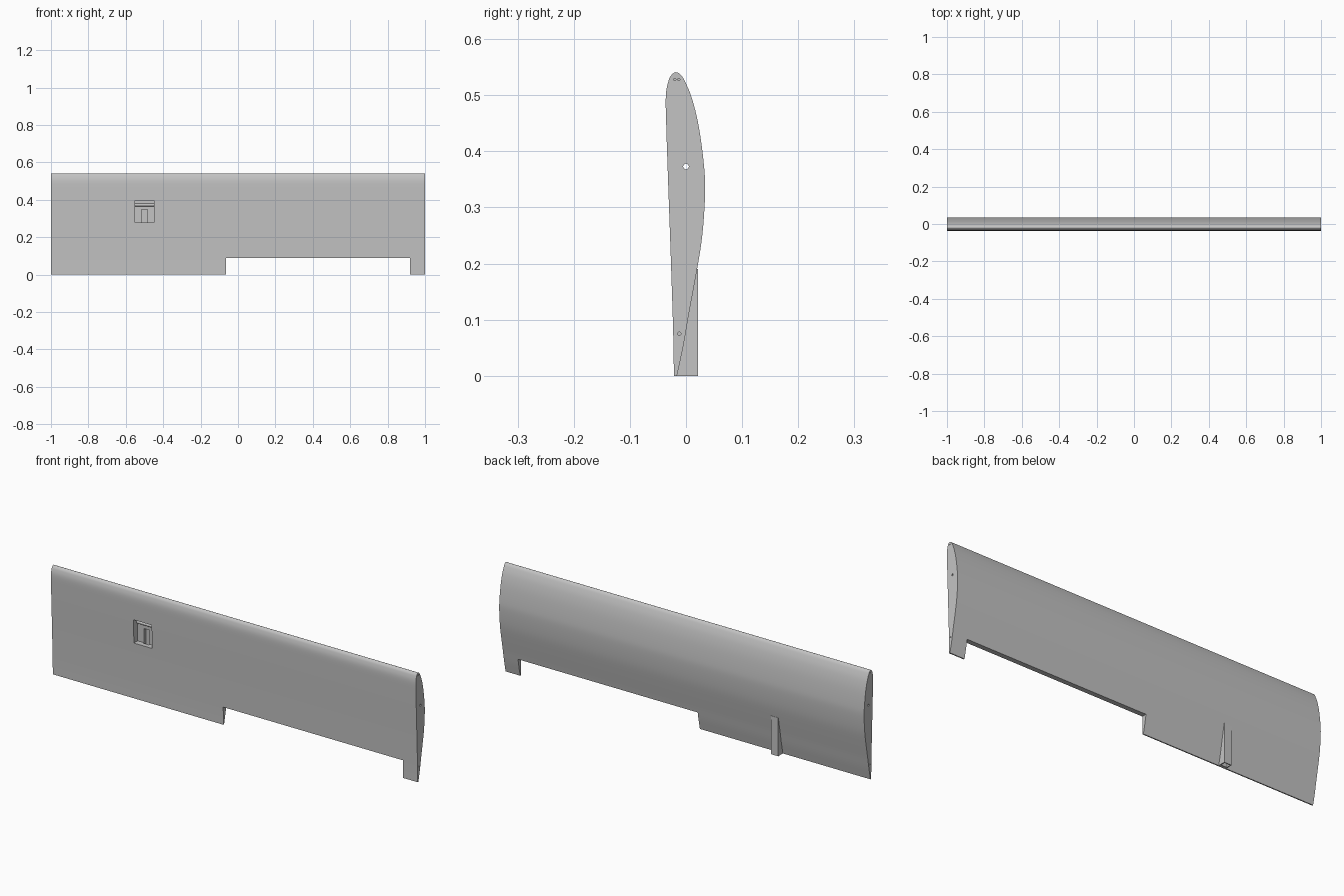
import bpy, bmesh, math
from mathutils import Matrix, Vector

cube = bpy.data.objects.get("Cube")
if cube:
    bpy.data.objects.remove(cube, do_unlink=True)

grey = bpy.data.materials.new("light grey")
grey.use_nodes = True
grey.diffuse_color = (0.55, 0.55, 0.55, 1)
grey.node_tree.nodes["Principled BSDF"].inputs["Base Color"].default_value = (0.55, 0.55, 0.55, 1)


def make(name, bm):
    bmesh.ops.recalc_face_normals(bm, faces=bm.faces)
    mesh = bpy.data.meshes.new(name)
    bm.to_mesh(mesh)
    bm.free()
    mesh.materials.append(grey)
    obj = bpy.data.objects.new(name, mesh)
    bpy.context.collection.objects.link(obj)
    return obj


def extrude_x(name, profile, x0, x1):
    """Prism along x from a list of (y, z) points."""
    bm = bmesh.new()
    rings = [[bm.verts.new((x, y, z)) for y, z in profile] for x in (x0, x1)]
    bm.faces.new(rings[0])
    bm.faces.new(rings[1])
    n = len(profile)
    for i in range(n):
        j = (i + 1) % n
        bm.faces.new((rings[0][i], rings[0][j], rings[1][j], rings[1][i]))
    return make(name, bm)


def box(name, x0, x1, y0, y1, z0, z1):
    return extrude_x(name, [(y0, z0), (y1, z0), (y1, z1), (y0, z1)], x0, x1)


def circle(y, z, r, n=24):
    return [(y + r * math.cos(math.tau * i / n), z + r * math.sin(math.tau * i / n)) for i in range(n)]


def smooth_path(points, steps=5):
    """Catmull-Rom curve through the points."""
    pts = [Vector(p) for p in points]
    pts = [2 * pts[0] - pts[1]] + pts + [2 * pts[-1] - pts[-2]]
    out = []
    for a, b, c, d in zip(pts, pts[1:], pts[2:], pts[3:]):
        for k in range(steps):
            t = k / steps
            out.append(tuple(0.5 * (2 * b + (c - a) * t + (2 * a - 5 * b + 4 * c - d) * t ** 2
                                    + (3 * b - a - 3 * c + d) * t ** 3)))
    return out + [tuple(pts[-2])]


def boolean(target, tool, operation):
    mod = target.modifiers.new(tool.name, 'BOOLEAN')
    mod.operation = operation
    mod.solver = 'EXACT'
    mod.object = tool
    bpy.context.view_layer.objects.active = target
    bpy.ops.object.modifier_apply(modifier=mod.name)
    bpy.data.objects.remove(tool, do_unlink=True)


def shade(obj):
    bpy.ops.object.select_all(action='DESELECT')
    obj.select_set(True)
    bpy.context.view_layer.objects.active = obj
    bpy.ops.object.shade_smooth_by_angle(angle=math.radians(25))


# Wing panel standing on its trailing edge
section = [(-.016, 0), (-.004, .057), (.006, .115), (.018, .18), (.029, .25), (.034, .325),
           (.032, .375), (.023, .443), (.011, .493), (-.002, .525), (-.01, .537), (-.018, .541),
           (-.025, .537), (-.031, .526), (-.036, .498), (-.035, .44), (-.032, .35),
           (-.027, .208), (-.023, .083), (-.0215, 0)]
wing = extrude_x("wing_panel", smooth_path(section), -1, 1)

# Linkage fairing on the back
fairing = extrude_x("fairing", [(-.018, 0), (.021, 0), (.021, .19), (.012, .19)], -.52, -.48)
boolean(wing, fairing, 'UNION')

# Control surface cutout, equipment pocket and linkage duct
boolean(wing, box("surface_cutout", -.065, .92, -.1, .1, -.1, .088), 'DIFFERENCE')
boolean(wing, box("pocket", -.55, -.45, -.1, 0, .278, .395), 'DIFFERENCE')
boolean(wing, box("duct", -.516, -.484, -.006, .017, -.05, .348), 'DIFFERENCE')

# Spar bore through the whole span
boolean(wing, extrude_x("spar_bore", circle(0, .373, .0078), -1.1, 1.1), 'DIFFERENCE')

# Small pin holes in both ends
for side in (-1, 1):
    for y, z, r in ((-.012, .075, .003), (-.02, .528, .002), (-.013, .528, .002)):
        boolean(wing, extrude_x("pin_hole", circle(y, z, r, 12), side * .97, side * 1.1), 'DIFFERENCE')
shade(wing)

# Hollow spar tube lining the bore
bm = bmesh.new()
loops = []
for x, r in ((-1, .008), (1, .008), (1, .005), (-1, .005)):
    loops.append([bm.verts.new((x, y, z)) for y, z in circle(0, .373, r)])
for a, b in zip(loops, loops[1:] + loops[:1]):
    for i in range(len(a)):
        j = (i + 1) % len(a)
        bm.faces.new((a[i], a[j], b[j], b[i]))
shade(make("spar_tube", bm))
